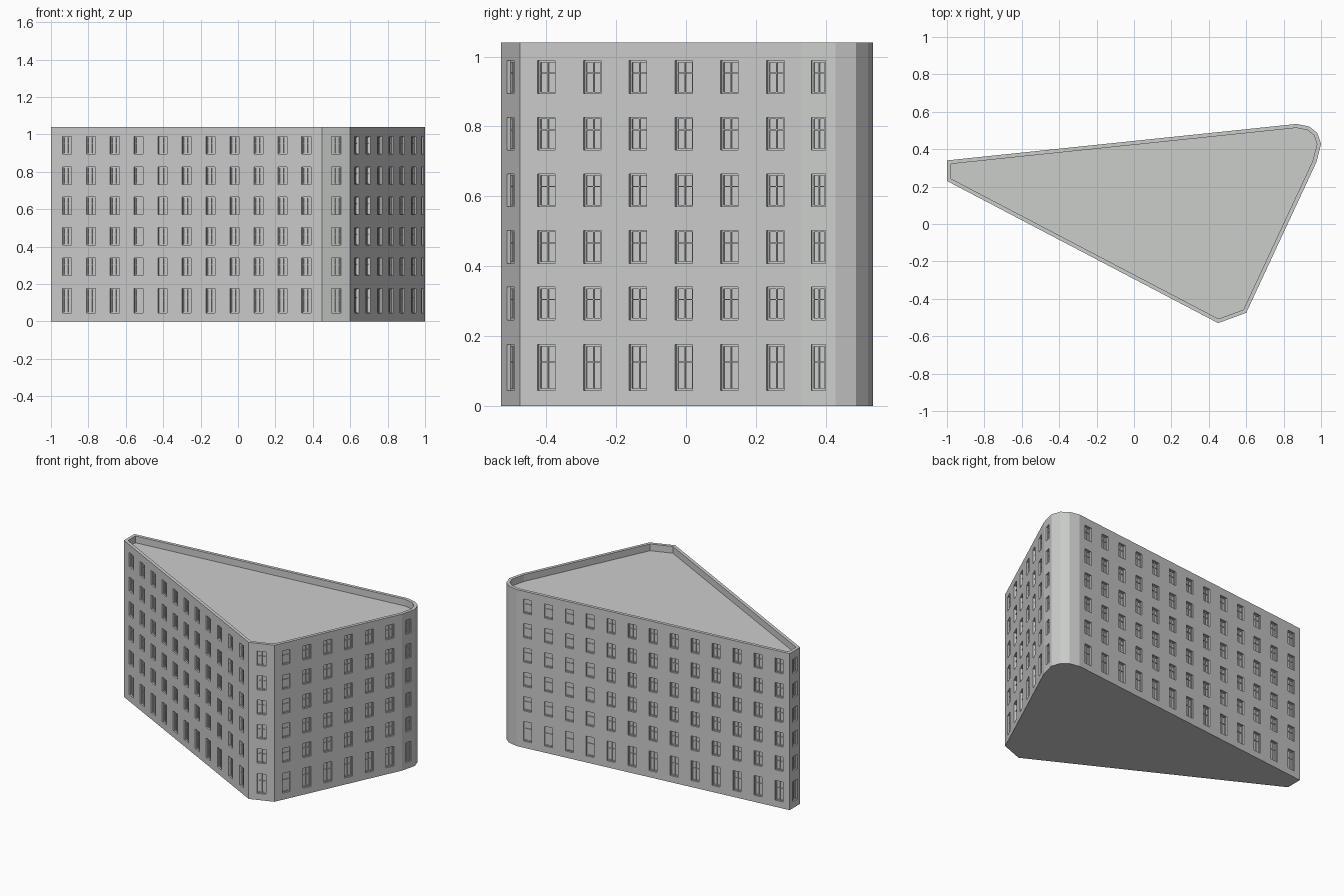
import bpy, bmesh
from mathutils import Vector

if "Cube" in bpy.data.objects:
    bpy.data.objects.remove(bpy.data.objects["Cube"])

H, ROOF, RIM = 1.04, 0.995, 0.021
STEP, WIN_W, DEPTH = 0.1445, 0.055, 0.015
# Footprint, counter-clockwise, with the rounded rear corner
PTS = [Vector(p) for p in [(-1, 0.34), (-1, 0.23), (0.45, -0.53), (0.60, -0.475),
       (0.975, 0.33), (1.0, 0.428), (0.98, 0.487), (0.937, 0.521), (0.87, 0.535)]]
# Window count of the wall that starts at each point
COUNTS = [1, 11, 1, 6, 1, 0, 0, 0, 13]
ROWS = [(0.044, 0.175)] + [(0.246 + 0.162 * i, 0.340 + 0.162 * i) for i in range(5)]
ZS = [0] + [z for r in ROWS for z in r] + [H]
N = len(PTS)

stone = bpy.data.materials.new("pale grey stone")
stone.diffuse_color = (0.6, 0.61, 0.6, 1)
stone.use_nodes = True
stone.node_tree.nodes["Principled BSDF"].inputs["Base Color"].default_value = stone.diffuse_color


def finish(bm, name):
    bmesh.ops.remove_doubles(bm, verts=bm.verts, dist=0.0002)
    me = bpy.data.meshes.new(name)
    bm.to_mesh(me)
    bm.free()
    me.materials.append(stone)
    ob = bpy.data.objects.new(name, me)
    bpy.context.collection.objects.link(ob)


def face(bm, pts):
    bm.faces.new([bm.verts.new(p) for p in pts])


def box(bm, P, u0, u1, z0, z1, d0, d1):
    """Bar on a wall: front face at depth d0 and four sides back to d1."""
    c = [(u0, z0), (u1, z0), (u1, z1), (u0, z1)]
    face(bm, [P(u, z, d0) for u, z in c])
    for a, b in zip(c, c[1:] + c[:1]):
        face(bm, [P(*a, d0), P(*a, d1), P(*b, d1), P(*b, d0)])


def inset(i):
    """Footprint corner moved inwards by the parapet thickness."""
    p = PTS[i]
    a, b = (p - PTS[i - 1]).normalized(), (PTS[(i + 1) % N] - p).normalized()
    na, nb = Vector((-a.y, a.x)), Vector((-b.y, b.x))
    return p + (na + nb) * RIM / (1 + na.dot(nb))


walls, bars = bmesh.new(), bmesh.new()
for i in range(N):
    a, b = PTS[i], PTS[(i + 1) % N]
    L = (b - a).length
    t = (b - a) / L
    inn = Vector((-t.y, t.x))

    def P(u, z, d=0.0):
        q = a + t * u + inn * d
        return (q.x, q.y, z)

    # Wall grid with recessed window openings
    n = COUNTS[i]
    w = 0.042 if i == 4 else WIN_W
    us = [0]
    for k in range(n):
        c = L / 2 + (k - (n - 1) / 2) * STEP
        us += [c - w / 2, c + w / 2]
    us.append(L)
    for j in range(len(us) - 1):
        for k in range(len(ZS) - 1):
            u0, u1, z0, z1 = us[j], us[j + 1], ZS[k], ZS[k + 1]
            c = [(u0, z0), (u1, z0), (u1, z1), (u0, z1)]
            if not (j % 2 and k % 2):
                face(walls, [P(*q) for q in c])
                continue
            # Reveal and pane
            face(walls, [P(*q, DEPTH) for q in c])
            for p, q in zip(c, c[1:] + c[:1]):
                face(walls, [P(*p), P(*q), P(*q, DEPTH), P(*p, DEPTH)])
            # Frame, mullion and transom
            f, m, d = 0.005, 0.0015, DEPTH - 0.005
            um, zm = (u0 + u1) / 2, z0 + (z1 - z0) * 0.62
            for r in [(u0, u0 + f, z0, z1), (u1 - f, u1, z0, z1),
                      (u0 + f, u1 - f, z0, z0 + f), (u0 + f, u1 - f, z1 - f, z1),
                      (um - m, um + m, z0 + f, z1 - f), (u0 + f, u1 - f, zm - m, zm + m)]:
                box(bars, P, *r, d, DEPTH)

    # Parapet top and inner side
    ia, ib = inset(i), inset((i + 1) % N)
    face(walls, [(*a, H), (*b, H), (*ib, H), (*ia, H)])
    face(walls, [(*ia, H), (*ib, H), (*ib, ROOF), (*ia, ROOF)])

# Roof deck and underside
face(walls, [(*inset(i), ROOF) for i in range(N)])
face(walls, [(*p, 0) for p in reversed(PTS)])
finish(walls, "building_walls")
finish(bars, "window_frames")
